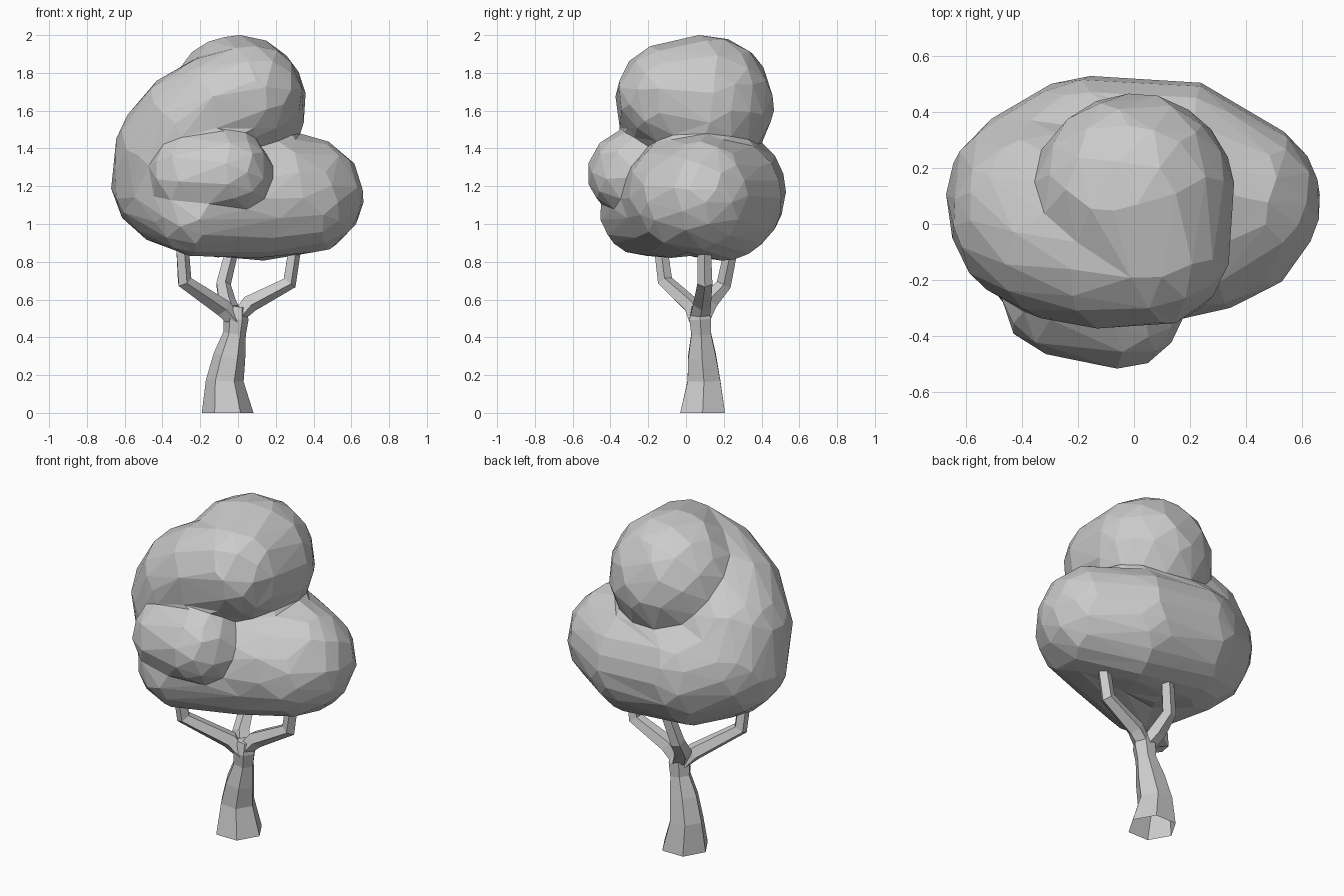
import bpy, bmesh, math
from mathutils import Vector, Matrix

cube = bpy.data.objects.get("Cube")
if cube:
    bpy.data.objects.remove(cube, do_unlink=True)

grey = bpy.data.materials.new("plain grey")
grey.use_nodes = True
GREY = (0.6, 0.6, 0.6, 1)
grey.diffuse_color = GREY
grey.node_tree.nodes["Principled BSDF"].inputs["Base Color"].default_value = GREY


def make_object(name, bm):
    mesh = bpy.data.meshes.new(name)
    bmesh.ops.recalc_face_normals(bm, faces=bm.faces)
    bm.to_mesh(mesh)
    bm.free()
    mesh.materials.append(grey)
    obj = bpy.data.objects.new(name, mesh)
    bpy.context.collection.objects.link(obj)
    return obj


def tube(name, path, sides):
    """Faceted limb, open at the foot, through (x, y, z, radius) points."""
    bm = bmesh.new()
    pts = [Vector(p[:3]) for p in path]
    rings = []
    for i, p in enumerate(pts):
        ahead = pts[min(i + 1, len(pts) - 1)] - p
        behind = p - pts[max(i - 1, 0)]
        t = (ahead.normalized() + behind.normalized()).normalized()
        if i == 0:
            t = Vector((0, 0, 1))
        turn = Vector((0, 0, 1)).rotation_difference(t)
        ring = []
        for k in range(sides):
            a = math.tau * k / sides
            ring.append(bm.verts.new(p + turn @ (path[i][3] * Vector((math.cos(a), math.sin(a), 0)))))
        rings.append(ring)
    for low, high in zip(rings, rings[1:]):
        for k in range(sides):
            j = (k + 1) % sides
            bm.faces.new((low[k], low[j], high[j], high[k]))
    bm.faces.new(rings[-1])
    return make_object(name, bm)


def puff_chain(bm, puffs):
    """Rounded mass wrapped around each neighbouring pair of (x, y, z, radius) puffs."""
    for pair in zip(puffs, puffs[1:]):
        part = bmesh.new()
        for x, y, z, r in pair:
            bmesh.ops.create_icosphere(part, subdivisions=3, radius=r,
                                       matrix=Matrix.Translation((x, y, z)))
        hull = bmesh.ops.convex_hull(part, input=part.verts)
        spare = {g for g in hull["geom_interior"] + hull["geom_unused"]
                 if isinstance(g, bmesh.types.BMVert)}
        bmesh.ops.delete(part, geom=list(spare), context="VERTS")
        temp = bpy.data.meshes.new("puff")
        part.to_mesh(temp)
        part.free()
        bm.from_mesh(temp)
        bpy.data.meshes.remove(temp)


# Trunk and its three branches
tube("trunk", [(-.055, .088, 0, .137), (-.07, .095, .17, .1), (-.045, .085, .3, .085),
               (-.018, .08, .42, .06), (-.01, .075, .5, .066), (0, .07, .565, .045)], 6)
tube("right_branch", [(-.02, .07, .48, .055), (-.08, .04, .555, .05),
                      (-.285, -.11, .695, .042), (-.3, -.14, .92, .036)], 5)
tube("left_branch", [(0, .075, .51, .055), (.06, .085, .58, .05),
                     (.27, .1, .69, .042), (.31, .095, .95, .036)], 5)
tube("back_branch", [(-.02, .08, .5, .055), (-.06, .12, .585, .05),
                     (-.08, .2, .68, .042), (-.02, .25, .92, .036)], 5)

# Foliage sweeps from the low left lobe, round the back and right, up to the crown
foliage = bmesh.new()
puff_chain(foliage, [(.22, -.01, 1.145, .317), (.36, .08, 1.15, .307), (.14, .18, 1.14, .335),
                     (-.16, .19, 1.17, .34), (-.32, .08, 1.23, .352), (-.32, .03, 1.37, .337),
                     (-.25, -.05, 1.52, .3), (-.11, -.1, 1.63, .275),
                     (.06, -.08, 1.68, .285), (0, .105, 1.64, .362)])
# Rounded underside
puff_chain(foliage, [(.1, .1, 1.11, .29), (-.08, .08, 1.11, .29)])
# Low front mass and the bulge above it
puff_chain(foliage, [(.33, 0, 1.13, .285), (.1, -.06, 1.11, .29),
                     (-.22, -.21, 1.075, .245), (-.3, .03, 1.18, .32)])
puff_chain(foliage, [(-.25, -.25, 1.25, .225), (-.05, -.295, 1.27, .225)])
leaves = make_object("foliage", foliage)

merge = leaves.modifiers.new("merge", "REMESH")
merge.mode = "VOXEL"
merge.voxel_size = 0.025
facets = leaves.modifiers.new("facets", "DECIMATE")
facets.ratio = 0.02
